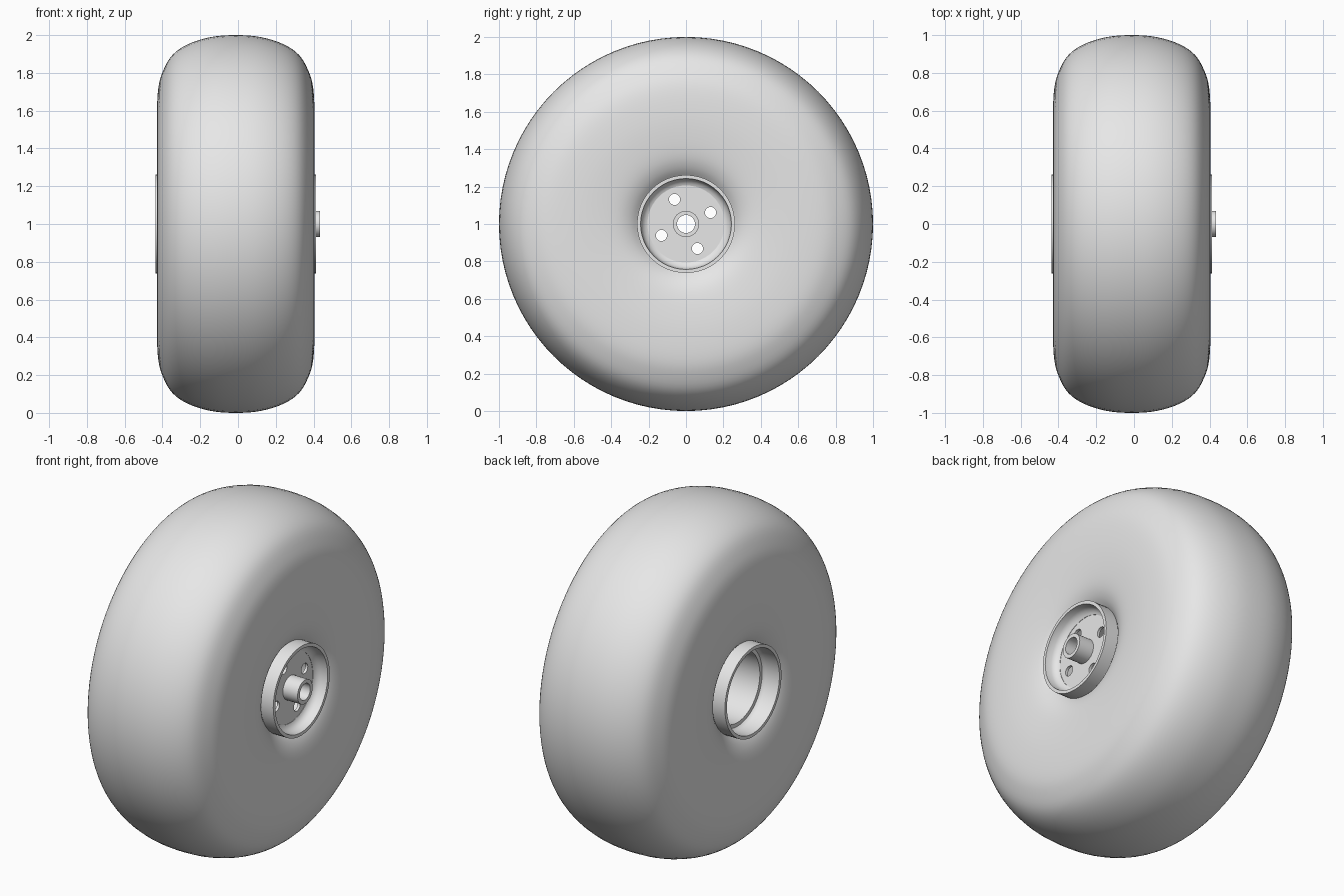
import bpy, bmesh
from math import sin, cos, pi, radians
from mathutils import Vector

cube = bpy.data.objects.get("Cube")
if cube:
    bpy.data.objects.remove(cube, do_unlink=True)

GREY = (0.8, 0.8, 0.8, 1.0)
grey = bpy.data.materials.new("light_grey")
grey.use_nodes = True
grey.diffuse_color = GREY
grey.node_tree.nodes["Principled BSDF"].inputs["Base Color"].default_value = GREY

MID = -0.012  # the wheel body sits a little off centre because of the hub tube


def finish(obj, angle):
    obj.data.materials.clear()
    obj.data.materials.append(grey)
    bpy.ops.object.select_all(action='DESELECT')
    obj.select_set(True)
    bpy.context.view_layer.objects.active = obj
    bpy.ops.object.shade_smooth_by_angle(angle=radians(angle))


def lathe(name, profile, steps, closed, angle=35):
    """Spin (x, radius) points around the axle."""
    bm = bmesh.new()
    rings = []
    for i in range(steps):
        a = 2 * pi * i / steps
        rings.append([bm.verts.new((x, r * cos(a), r * sin(a))) for x, r in profile])
    count = len(profile)
    for i in range(steps):
        a, b = rings[i], rings[(i + 1) % steps]
        for j in range(count if closed else count - 1):
            k = (j + 1) % count
            bm.faces.new((a[j], a[k], b[k], b[j]))
    bmesh.ops.recalc_face_normals(bm, faces=bm.faces)
    mesh = bpy.data.meshes.new(name)
    bm.to_mesh(mesh)
    bm.free()
    obj = bpy.data.objects.new(name, mesh)
    obj.location.z = 1
    bpy.context.collection.objects.link(obj)
    finish(obj, angle)
    return obj


def smooth_path(points, cuts=4):
    """Catmull-Rom curve through the points."""
    pts = [Vector(p) for p in points]
    out = []
    for i in range(1, len(pts) - 2):
        p0, p1, p2, p3 = pts[i - 1:i + 3]
        for c in range(cuts):
            t = c / cuts
            out.append(0.5 * (2 * p1 + (p2 - p0) * t + (2 * p0 - 5 * p1 + 4 * p2 - p3) * t ** 2
                              + (3 * p1 - p0 - 3 * p2 + p3) * t ** 3))
    return out + [pts[-2]]


# Tyre: half section from bead to crown, mirrored across the middle
half = [(0.32, 0.24), (0.34, 0.258), (0.372, 0.3), (0.396, 0.36), (0.41, 0.45),
        (0.417, 0.58), (0.41, 0.72), (0.385, 0.81), (0.335, 0.895), (0.25, 0.953),
        (0.13, 0.99)]
section = half + [(0, 1)] + [(-x, r) for x, r in reversed(half)]
lathe("tyre", [(x + MID, r) for x, r in smooth_path(section)], 96, False, 60)

# Rim: barrel with a rounded seat for the disc and a stepped open back
lathe("rim", [(0.412, 0.262), (0.412, 0.243), (0.375, 0.239), (0.357, 0.23),
              (0.346, 0.216), (0.342, 0.206), (-0.335, 0.206), (-0.335, 0.228),
              (-0.345, 0.236), (-0.36, 0.24), (-0.436, 0.243), (-0.436, 0.262)],
      48, True)

# Hub tube around the axle hole
lathe("hub_tube", [(0.435, 0.07), (0.435, 0.048), (0.32, 0.048), (0.32, 0.07)], 32, True)

# Wheel disc: filled outline with the axle hole and four bolt holes
curve = bpy.data.curves.new("wheel_disc", 'CURVE')
curve.dimensions = '2D'
curve.fill_mode = 'BOTH'
curve.extrude = 0.008


def circle(cx, cy, radius, steps):
    spline = curve.splines.new('POLY')
    spline.points.add(steps - 1)
    for i, p in enumerate(spline.points):
        a = 2 * pi * i / steps
        p.co = (cx + radius * cos(a), cy + radius * sin(a), 0, 1)
    spline.use_cyclic_u = True


circle(0, 0, 0.208, 48)
circle(0, 0, 0.06, 32)
for n in range(4):
    a = radians(25 + 90 * n)
    circle(0.145 * cos(a), 0.145 * sin(a), 0.03, 20)

disc = bpy.data.objects.new("wheel_disc", curve)
disc.location = (0.332, 0, 1)
disc.rotation_euler = (pi / 2, 0, pi / 2)
bpy.context.collection.objects.link(disc)
bpy.ops.object.select_all(action='DESELECT')
disc.select_set(True)
bpy.context.view_layer.objects.active = disc
bpy.ops.object.convert(target='MESH')
finish(bpy.context.view_layer.objects.active, 35)
